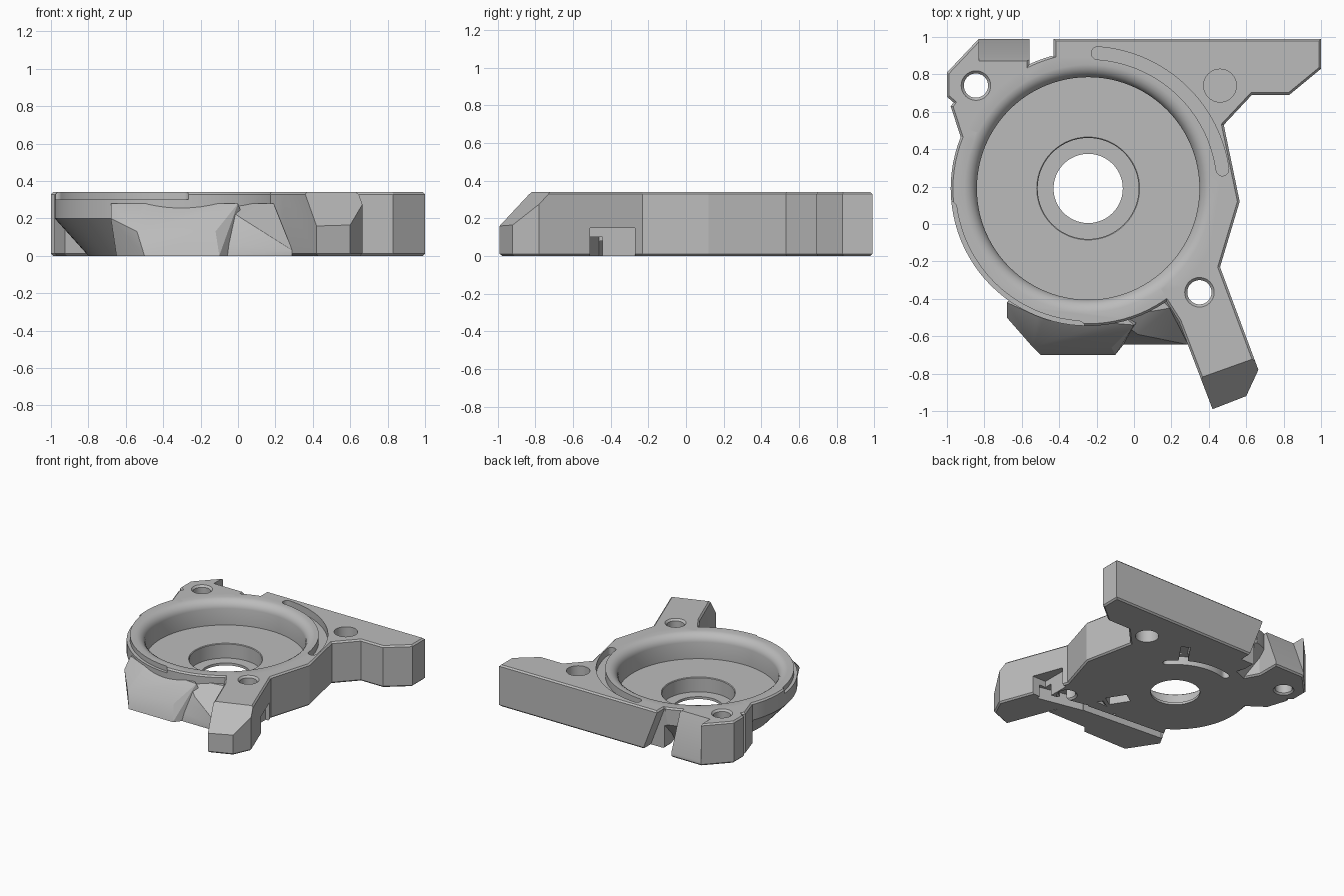
import bpy, bmesh
from math import cos, sin, pi, radians
from mathutils import Vector

old = bpy.data.objects.get("Cube")
if old:
    bpy.data.objects.remove(old, do_unlink=True)

TOP = 0.34
CX, CY = -0.245, 0.19

grey = bpy.data.materials.new("plain grey")
grey.use_nodes = True
grey.diffuse_color = (0.5, 0.5, 0.5, 1)
grey.node_tree.nodes["Principled BSDF"].inputs["Base Color"].default_value = (0.5, 0.5, 0.5, 1)


def finish(name, bm):
    bmesh.ops.recalc_face_normals(bm, faces=bm.faces)
    me = bpy.data.meshes.new(name)
    bm.to_mesh(me)
    bm.free()
    me.materials.append(grey)
    ob = bpy.data.objects.new(name, me)
    bpy.context.collection.objects.link(ob)
    return ob


def prism(name, outline, z0, z1, chamfer=0):
    bm = bmesh.new()
    base = bm.faces.new([bm.verts.new((x, y, z0)) for x, y in outline])
    new = bmesh.ops.extrude_face_region(bm, geom=[base])["geom"]
    bmesh.ops.translate(bm, vec=(0, 0, z1 - z0),
                        verts=[v for v in new if isinstance(v, bmesh.types.BMVert)])
    if chamfer:
        rim = [e for e in bm.edges if abs(e.verts[0].co.z - e.verts[1].co.z) < 1e-5]
        bmesh.ops.bevel(bm, geom=rim, offset=chamfer, segments=1, affect='EDGES')
    return finish(name, bm)


def hull(name, points):
    bm = bmesh.new()
    for p in points:
        bm.verts.new(p)
    bmesh.ops.convex_hull(bm, input=bm.verts[:])
    bmesh.ops.dissolve_limit(bm, angle_limit=0.01, verts=bm.verts[:], edges=bm.edges[:])
    return finish(name, bm)


def lathe(name, profile, x=CX, y=CY, n=96):
    # Closed solid of revolution; the profile runs from the lower to the upper cap
    bm = bmesh.new()
    rings = [[bm.verts.new((x + r * cos(2 * pi * i / n), y + r * sin(2 * pi * i / n), z))
              for i in range(n)] for r, z in profile]
    for a, b in zip(rings, rings[1:]):
        for i in range(n):
            j = (i + 1) % n
            bm.faces.new((a[i], a[j], b[j], b[i]))
    bm.faces.new(rings[0])
    bm.faces.new(rings[-1])
    return finish(name, bm)


def arc_slot(name, radius, half, a0, a1, z0, z1, n=32):
    # Curved slot with round ends
    a0, a1 = radians(a0), radians(a1)

    def at(r, a):
        return CX + r * cos(a), CY + r * sin(a)

    def cap(a, start):
        x, y = at(radius, a)
        return [(x + half * cos(start + pi * k / 8), y + half * sin(start + pi * k / 8))
                for k in range(1, 8)]

    sweep = [a0 + (a1 - a0) * i / n for i in range(n + 1)]
    pts = [at(radius + half, a) for a in sweep] + cap(a1, a1)
    pts += [at(radius - half, a) for a in reversed(sweep)] + cap(a0, a0 + pi)
    return prism(name, pts, z0, z1)


def strip(name, p, q, width, z0, z1):
    # Straight bar between two plan points
    p, q = Vector(p), Vector(q)
    d = (q - p).normalized() * width / 2
    s = Vector((-d.y, d.x))
    return prism(name, [p - s, q - s, q + s, p + s], z0, z1)


def combine(target, tool, operation):
    mod = target.modifiers.new(tool.name, 'BOOLEAN')
    mod.operation, mod.solver, mod.object = operation, 'EXACT', tool
    bpy.context.view_layer.objects.active = target
    bpy.ops.object.modifier_apply(modifier=mod.name)
    bpy.data.objects.remove(tool, do_unlink=True)


# Round bowl with tapered underside
housing = lathe("housing", [(0.555, 0), (0.735, 0.2), (0.735, TOP - 0.012), (0.723, TOP)])

# Long arm, right flank and front leg
flank = prism("arm_and_leg", [
    (-0.43, 0.99), (-0.43, 0.8), (CX, CY), (0.1, -0.3), (0.17, -0.41), (0.24, -0.52),
    (0.42, -0.99), (0.6, -0.92), (0.665, -0.78), (0.46, -0.23), (0.565, 0.12),
    (0.48, 0.53), (0.63, 0.69), (0.83, 0.69), (1, 0.83), (1, 0.99)], 0, TOP, 0.012)

# Rear mounting lug
lug = prism("rear_lug", [
    (-0.56, 0.99), (-0.83, 0.99), (-1, 0.81), (-1, 0.68), (-0.965, 0.65), (-0.98, 0.63),
    (-0.925, 0.46), (-0.7, 0.3), (-0.45, 0.6), (-0.56, 0.8)], 0, TOP, 0.012)

# Faceted front bracket
bracket = hull("front_bracket", [
    (-0.65, -0.47, 0), (-0.5, -0.7, 0), (-0.1, -0.7, 0), (0.1, -0.45, 0), (-0.5, -0.2, 0),
    (-0.68, -0.5, 0.2), (-0.54, -0.66, 0.13), (-0.12, -0.66, 0.13),
    (-0.68, -0.42, 0.28), (-0.5, -0.5, 0.28), (0, -0.54, 0.28), (-0.4, -0.2, 0.28)])
web = hull("bracket_web", [
    (-0.08, -0.645, 0), (0.29, -0.645, 0), (0.29, -0.645, 0.03), (0.02, -0.59, 0.2),
    (0.19, -0.45, 0.28), (-0.1, -0.5, 0.28), (-0.1, -0.3, 0), (0.2, -0.3, 0), (0.1, -0.35, 0.28)])
for part in (flank, lug, bracket, web):
    combine(housing, part, 'UNION')

# Bowl recess, counterbore and centre hole
cutters = [lathe("bowl", [
    (0.185, -0.1), (0.185, 0.02), (0.27, 0.02), (0.27, 0.135), (0.275, 0.14), (0.595, 0.14),
    (0.595, 0.275), (0.602, 0.3), (0.618, 0.32), (0.638, 0.334), (0.665, TOP + 0.001),
    (0.665, 0.5)])]

# Countersunk screw holes
for x, y in ((-0.845, 0.74), (0.35, -0.365)):
    cutters.append(lathe("screw_hole", [
        (0.09, -0.012), (0.065, 0.013), (0.065, TOP - 0.015), (0.08, TOP + 0.001), (0.08, 0.5)],
        x, y, 32))

# Blind pockets in the arm
cutters.append(lathe("upper_pocket", [(0.088, 0.2), (0.088, 0.5)], 0.46, 0.74, 32))
cutters.append(lathe("lower_pocket", [(0.088, -0.1), (0.088, 0.1)], 0.46, 0.7, 32))

# Rim groove and open rim step
cutters.append(arc_slot("rim_groove", 0.725, 0.034, 8, 86, 0.28, 0.5))
cutters.append(arc_slot("rim_step", 0.745, 0.035, 188, 266, 0.3, 0.5))

# Sloped leg tip
edge_a, edge_b = Vector((0.22, -0.87, 0)), Vector((0.78, -0.67, 0))
out = Vector((0.336, -0.94, 0))
cutters.append(hull("tip_slope", [e + out * s + Vector((0, 0, z)) for e in (edge_a, edge_b)
                                  for s, z in ((-0.16, 0.5), (0.33, 0.01), (0.33, 0.5))]))

# Sloped lug back and slanted arm end
cutters.append(hull("lug_slope", [(x, y, z) for x in (-0.83, -0.5)
                                  for y, z in ((0.811, 0.5), (1, 0.01), (1.1, 0.01), (1.1, 0.5))]))
cutters.append(hull("arm_slant", [(x, y, z) for y in (0.89, 1.1)
                                  for x, z in ((-0.435, TOP), (-0.3, -0.01), (-0.5, -0.01))]))

# Underside grooves, windows and cable channel
cutters.append(arc_slot("under_groove", 0.45, 0.03, 42, 107, -0.1, 0.07))
cutters.append(strip("under_window", (0.0, 0.57), (0.13, 0.76), 0.07, -0.1, 0.08))
cutters.append(strip("under_notch", (-0.03, -0.1), (0.06, -0.24), 0.1, -0.1, 0.07))
cutters.append(strip("cable_channel", (0.2, -0.43), (-0.6, -0.37), 0.07, -0.1, 0.08))
cutters.append(strip("cable_turn", (0.12, -0.42), (0.5, -0.5), 0.085, -0.1, 0.1))
cutters.append(strip("cable_exit", (0.44, -0.39), (0.8, -0.39), 0.24, -0.1, 0.15))

for tool in cutters:
    combine(housing, tool, 'DIFFERENCE')

# Smooth the curves, keep the edges sharp
for ob in bpy.context.selected_objects:
    ob.select_set(False)
housing.select_set(True)
bpy.context.view_layer.objects.active = housing
bpy.ops.object.shade_smooth_by_angle(angle=radians(25))
